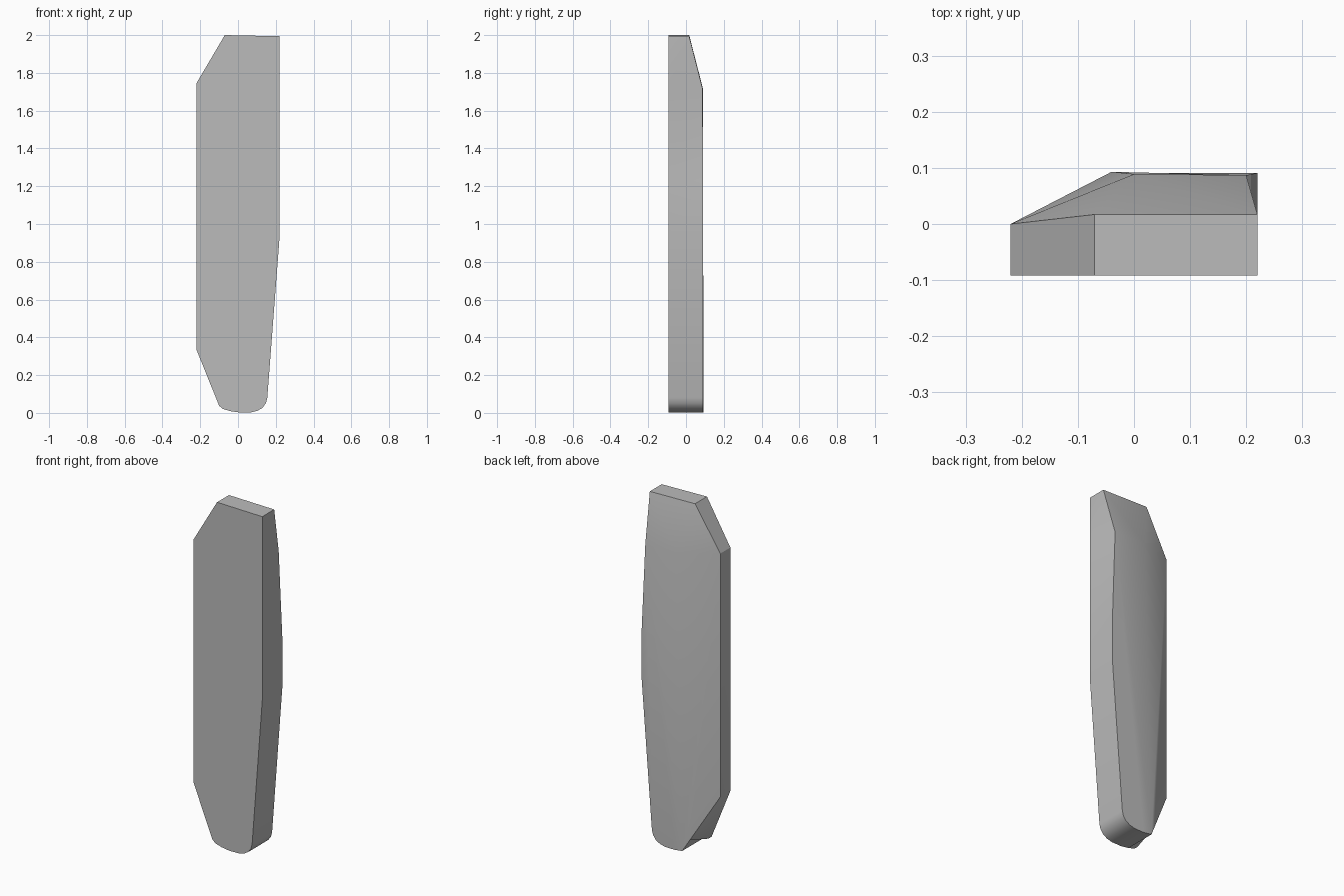
import bpy, bmesh
from math import radians
from mathutils import Vector

cube = bpy.data.objects.get("Cube")
if cube:
    bpy.data.objects.remove(cube)

FRONT, BACK = -0.092, 0.091

# Flat front outline (x, z), from the top corner round the left side
upper = [(-0.07, 2.0), (0.22, 1.994), (0.22, 1.72), (0.22, 1.23), (0.22, 0.93)]
toe = [(0.155, 0.08), (0.148, 0.052), (0.13, 0.027), (0.103, 0.011),
       (0.07, 0.003), (0.01, 0.002), (-0.04, 0.009)]
heel = [(-0.08, 0.021), (-0.1, 0.038)]
side = [(-0.22, 0.335), (-0.22, 1.745)]
outline = upper + toe + heel + side

# Back rim: thin at the top and right side, full depth elsewhere
rim = [Vector((x, BACK, z)) for x, z in outline]
rim[0].y = rim[1].y = 0.017
rim[2].x, rim[2].y = 0.2, 0.087
rim[-1].y = rim[-2].y = 0
keel = len(upper) + len(toe) - 1
rim[keel].y = 0.093
for i, t in enumerate((0.2, 0.4), keel + 1):
    rim[i] = rim[keel].lerp(rim[-2], t)

bm = bmesh.new()
front = [bm.verts.new((x, FRONT, z)) for x, z in outline]
back = [bm.verts.new(p) for p in rim]
ridge = bm.verts.new((0.0, 0.089, 1.72))
n = len(outline)

# Front, side walls and faceted back
bm.faces.new(front)
for i in range(n):
    j = (i + 1) % n
    bm.faces.new((front[i], front[j], back[j], back[i]))
bm.faces.new((back[-1], back[0], ridge))
bm.faces.new((back[0], back[1], back[2], ridge))
bm.faces.new([ridge] + back[2:keel + 1])
bm.faces.new((ridge, back[keel], back[-1]))
bm.faces.new([back[-1]] + back[keel:n - 1])
bmesh.ops.triangulate(bm, faces=[f for f in bm.faces if len(f.verts) == 4])
bmesh.ops.recalc_face_normals(bm, faces=bm.faces)

mesh = bpy.data.meshes.new("shaped_panel")
bm.to_mesh(mesh)
bm.free()
panel = bpy.data.objects.new("shaped_panel", mesh)
bpy.context.collection.objects.link(panel)

# Plain grey finish
grey = bpy.data.materials.new("plain_grey")
grey.use_nodes = True
colour = (0.5, 0.5, 0.5, 1)
grey.diffuse_color = colour
grey.node_tree.nodes["Principled BSDF"].inputs["Base Color"].default_value = colour
mesh.materials.append(grey)

bpy.ops.object.select_all(action="DESELECT")
panel.select_set(True)
bpy.context.view_layer.objects.active = panel
bpy.ops.object.shade_smooth_by_angle(angle=radians(30))
